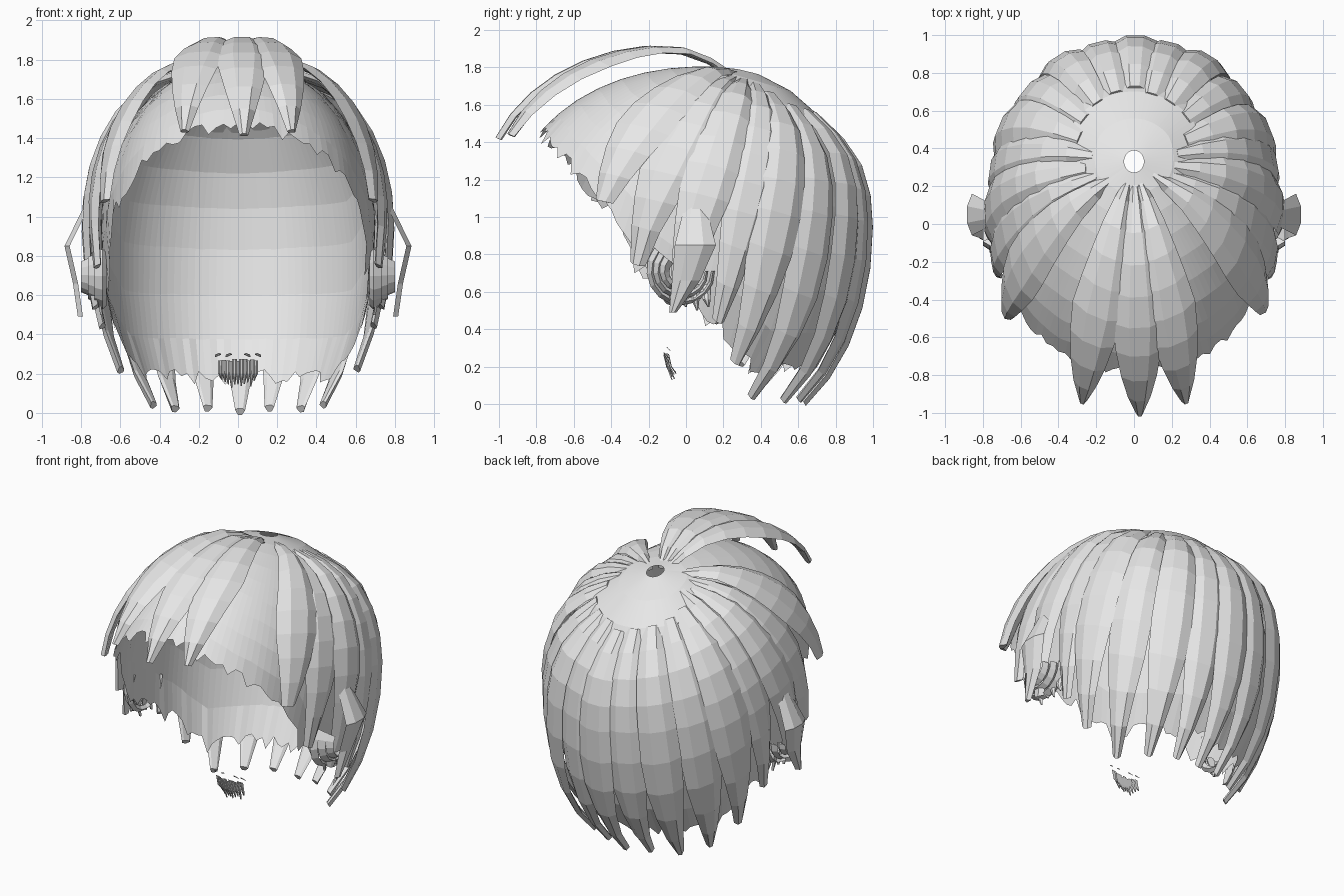
import bpy, bmesh, math, random
from mathutils import Vector

random.seed(4)
cube = bpy.data.objects.get("Cube")
if cube:
    bpy.data.objects.remove(cube, do_unlink=True)

GREY = (0.8, 0.8, 0.8, 1.0)
mat = bpy.data.materials.new("hair grey")
mat.use_nodes = True
mat.diffuse_color = GREY
mat.node_tree.nodes["Principled BSDF"].inputs["Base Color"].default_value = GREY

# Scalp: a rounded egg, with locks combed outwards from a crown whorl
CENTRE = Vector((0, 0.1, 0.95))
CROWN = Vector((0, 0.27, 0.963)).normalized()
BACK = Vector((0, CROWN.z, -CROWN.y))
POWER = 2.12


def scalp(heading, theta, lift=0.0):
    """Point on the head; heading 0 runs to the back, pi to the front."""
    d = CROWN * math.cos(theta) + math.sin(theta) * (
        BACK * math.cos(heading) + Vector((math.sin(heading), 0, 0)))
    n = sum(abs(c) ** POWER for c in d) ** (1 / POWER)
    r = Vector((0.745 * d.x, d.y * (0.85 if d.y > 0 else 1.06),
                d.z * (0.855 if d.z > 0 else 1.12))) / n
    return CENTRE + r + r.normalized() * lift


def march(heading, below):
    """Angle from the crown at which the path first drops below a limit."""
    theta = 0.3
    while theta < 2.9 and not below(scalp(heading, theta)):
        theta += 0.01
    return theta


def loft(name, rings, loop=True, caps=True):
    """Skin a row of cross-sections into one object."""
    bm = bmesh.new()
    rows = [[bm.verts.new(p) for p in ring] for ring in rings]
    n = len(rows[0])
    for a, b in zip(rows, rows[1:]):
        for i in range(n if loop else n - 1):
            j = (i + 1) % n
            bm.faces.new((a[i], a[j], b[j], b[i]))
    if loop and caps:
        bm.faces.new(rows[0])
        bm.faces.new(rows[-1])
    bmesh.ops.recalc_face_normals(bm, faces=bm.faces)
    mesh = bpy.data.meshes.new(name)
    bm.to_mesh(mesh)
    bm.free()
    mesh.materials.append(mat)
    obj = bpy.data.objects.new(name, mesh)
    bpy.context.collection.objects.link(obj)


# Hairline height as a function of depth
HAIRLINE = [(-0.8, 1.52), (-0.68, 1.32), (-0.45, 1.08), (-0.33, 0.94),
            (-0.29, 0.74), (0, 0.53), (0.2, 0.38), (0.37, 0.16), (1, 0.14)]


def hairline(p):
    for (y0, z0), (y1, z1) in zip(HAIRLINE, HAIRLINE[1:]):
        if p.y <= y1:
            return p.z < z0 + (z1 - z0) * (p.y - y0) / (y1 - y0)
    return False


# Cap: open shell with a ragged rim and a whorl hole, sunk below the side and back locks
COLS, ROWS = 120, 9
headings = [2 * math.pi * i / COLS for i in range(COLS)]
rims = [march(h, hairline) for h in headings]
cap_rings = []
for k in range(ROWS + 1):
    f = k / ROWS
    cap_rings.append([
        scalp(h, 0.07 + (t - 0.07) * f + (random.uniform(-0.05, 0.05) if k == ROWS else 0),
              -0.045 * min(1, 2 * f) * min(1, 2 + 2 * math.cos(h)))
        for h, t in zip(headings, rims)])
loft("hair_cap", cap_rings, caps=False)


# Locks: tapering strips with a raised middle that emerge from under the cap
def lock(name, heading, start, tip_z, half, lift, flare=0.0, tip_width=0.26, full=0.62, steps=9):
    heading, start, half = (math.radians(a) for a in (heading, start, half))
    end = march(heading, lambda p: p.z < tip_z)
    section = [(-1, 0.0), (-0.45, 0.028), (0.35, 0.028), (1, 0.004),
               (0.6, -0.008), (-0.6, -0.008)]
    rings = []
    for k in range(steps + 1):
        s = k / steps
        theta = start + (end - start) * s
        width = half * (1 - (1 - tip_width) * max(0, s - full) / (1 - full))
        ramp = min(1, 4 * s)
        rise = lift * ramp - 0.04 * (1 - ramp) + flare * math.sin(1.9 * s)
        rings.append([scalp(heading + width * u, theta, rise + h) for u, h in section])
    loft(name, rings)


# Back and side locks: heading, start angle, tip height, half width, flare
LOCKS = [("nape_lock", 16, 30, 0.04, 9, 0.0),
         ("nape_lock_outer", 33, 30, 0.05, 9, 0.0),
         ("nape_lock_corner", 50, 27, 0.06, 9, 0.0),
         ("neck_side_lock", 65, 24, 0.25, 9.5, 0.0),
         ("behind_ear_lock", 79, 20, 0.46, 9, 0.0),
         ("ear_lock", 93, 18, 0.56, 9, 0.0),
         ("temple_lock", 107, 14, 0.76, 9, 0.0),
         ("brow_side_lock", 121, 10, 1.08, 10.5, 0.01)]
lock("nape_lock_centre", 1, 32, 0.04, 9, 0.022)
for side, label in ((1, "left"), (-1, "right")):
    for i, (name, heading, start, tip, half, flare) in enumerate(LOCKS):
        lock(f"{name}_{label}", side * heading + random.uniform(-1.5, 1.5),
             start + random.uniform(-3, 3), tip, half,
             0.008 + 0.016 * (i % 2), flare)

# Fringe: three broad locks that arch up and away from the forehead
for name, heading, tip in (("fringe_left", 161.5, 1.37), ("fringe_centre", 178, 1.36),
                           ("fringe_right", 198.5, 1.37)):
    lock(name, heading, 7, tip, 12.5, 0.045, flare=0.115, tip_width=0.12, full=0.55)


# Flat strip through a path of (point, half width) along a given side direction
def strip(name, path, across, out, thick):
    rings = []
    for p, w in path:
        p = Vector(p)
        rings.append([p - across * w, p - across * w * 0.4 + out * thick,
                      p + across * w * 0.4 + out * thick, p + across * w])
    loft(name, rings)


Y = Vector((0, 1, 0))
for side, label in ((1, "left"), (-1, "right")):
    out = Vector((side, 0, 0))
    # Flap of hair bulging over the ear
    strip(f"ear_flap_{label}",
          [((side * 0.76, 0.05, 1.05), 0.06), ((side * 0.858, 0.05, 0.85), 0.11),
           ((side * 0.815, 0.0, 0.66), 0.075), ((side * 0.79, -0.07, 0.49), 0.02)],
          Y, out, 0.026)
    # Short locks curling around the ear
    for k in range(3):
        radius = 0.165 - 0.035 * k
        rings = []
        for j in range(11):
            a = math.radians(140 + 22 * j)
            spoke = Vector((0, math.cos(a), math.sin(a)))
            p = Vector((side * (0.69 + 0.035 * k), -0.02, 0.71)) + spoke * radius
            w = 0.03 * (1 - 0.07 * j)
            rings.append([p - spoke * w, p + out * 0.04, p + spoke * w, p - out * 0.02])
        loft(f"ear_curl_{k + 1}_{label}", rings)
    # Wisps hanging under the ear
    for k in range(4):
        y = -0.08 + 0.06 * k
        strip(f"ear_wisp_{k + 1}_{label}",
              [((side * 0.68, y, 0.64), 0.03), ((side * 0.7, y + 0.01, 0.56), 0.022),
               ((side * 0.69, y + 0.02, 0.5 + 0.02 * (k % 2)), 0.005)], Y, out, 0.012)

# Chin beard: a curved row of ragged hairs
X = Vector((1, 0, 0))
FRONT = Vector((0, -1, 0))
for k in range(11):
    x = -0.09 + 0.018 * k
    y = -0.115 + 3 * x * x
    low = 0.125 + 3.5 * x * x + random.uniform(-0.01, 0.02)
    strip(f"chin_hair_{k + 1}",
          [((x, y, 0.275 - random.uniform(0, 0.012)), 0.012),
           ((x, y + 0.015, 0.2), 0.011), ((x * 0.9, y + 0.04, low), 0.003)],
          X, FRONT, 0.006)

# Stray hairs under the lip
for side, label in ((1, "left"), (-1, "right")):
    for k, x in enumerate((0.04, 0.095)):
        strip(f"lip_hair_{k + 1}_{label}",
              [((side * x, -0.1, 0.305), 0.004), ((side * (x + 0.006), -0.095, 0.297), 0.016),
               ((side * (x + 0.02), -0.08, 0.285), 0.003)], X, FRONT, 0.004)
